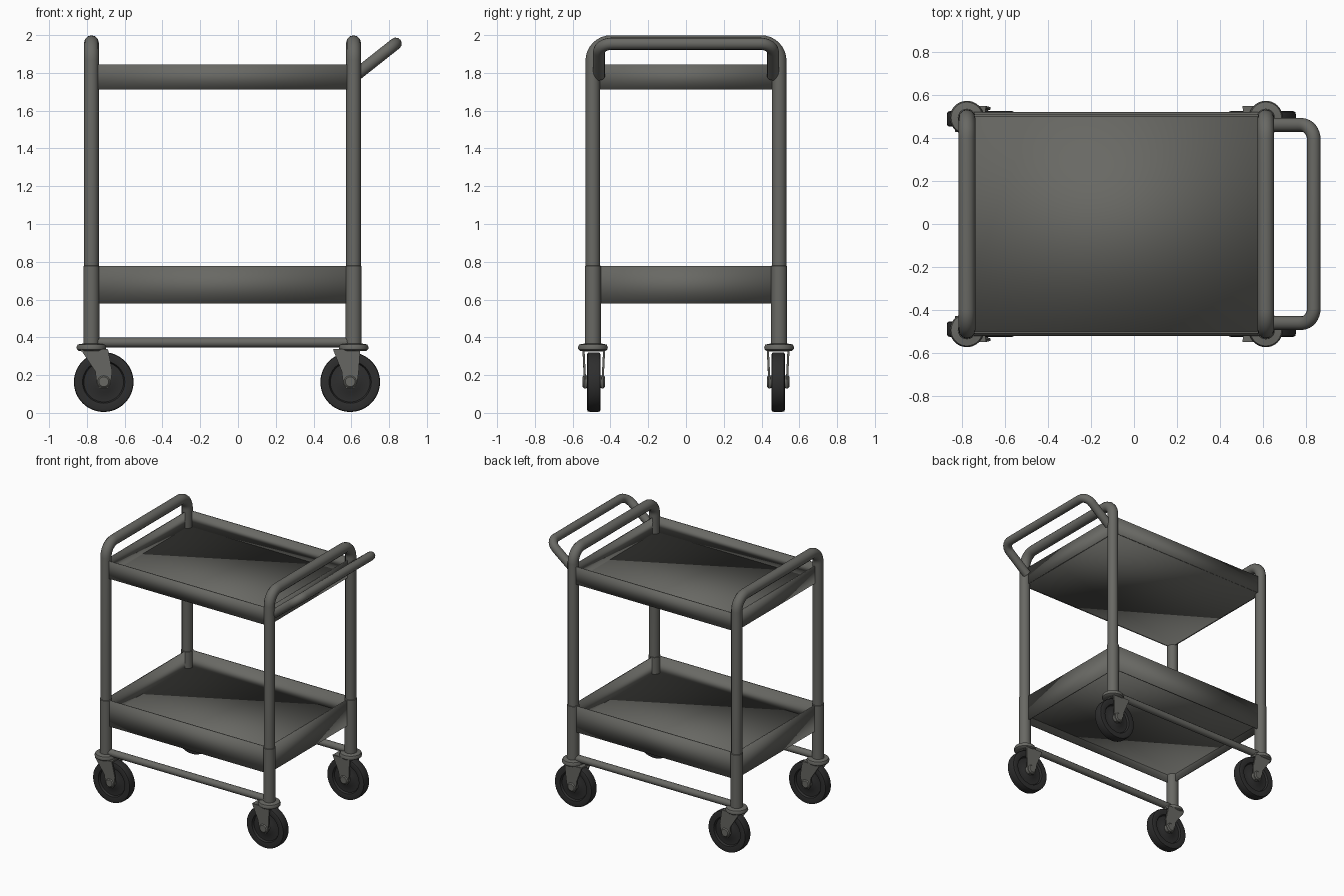
import bpy, bmesh, math
from mathutils import Vector, Matrix

if "Cube" in bpy.data.objects:
    bpy.data.objects.remove(bpy.data.objects["Cube"])


def material(name, rgb):
    m = bpy.data.materials.new(name)
    m.diffuse_color = (*rgb, 1)
    m.use_nodes = True
    m.node_tree.nodes["Principled BSDF"].inputs["Base Color"].default_value = m.diffuse_color
    return m


METAL = material("grey metal", (0.14, 0.14, 0.127))
RUBBER = material("black rubber", (0.027, 0.027, 0.027))

XL, XR, Y = -0.776, 0.612, 0.493     # post centres


def finish(ob, mat, angle=40):
    ob.data.materials.clear()
    ob.data.materials.append(mat)
    bpy.ops.object.select_all(action='DESELECT')
    ob.select_set(True)
    bpy.context.view_layer.objects.active = ob
    bpy.ops.object.shade_smooth_by_angle(angle=math.radians(angle))
    return ob


def from_bmesh(name, bm, mat, angle=40, recalc=True):
    if recalc:
        bmesh.ops.recalc_face_normals(bm, faces=bm.faces)
    me = bpy.data.meshes.new(name)
    bm.to_mesh(me)
    bm.free()
    ob = bpy.data.objects.new(name, me)
    bpy.context.collection.objects.link(ob)
    return finish(ob, mat, angle)


def fillet(points, radius, n=8):
    """Round the inner corners of a path."""
    pts = [Vector(p) for p in points]
    out = [pts[0]]
    for a, b, c in zip(pts, pts[1:], pts[2:]):
        u, v = (a - b).normalized(), (c - b).normalized()
        centre = b + (u + v) * radius      # corners are all right angles
        for i in range(n + 1):
            t = math.pi / 2 * i / n
            out.append(centre - v * radius * math.cos(t) - u * radius * math.sin(t))
    return out + [pts[-1]]


def tube(name, points, radius):
    cu = bpy.data.curves.new(name, 'CURVE')
    cu.dimensions = '3D'
    cu.bevel_depth = radius
    cu.bevel_resolution = 4
    cu.use_fill_caps = True
    sp = cu.splines.new('POLY')
    sp.points.add(len(points) - 1)
    for p, co in zip(sp.points, points):
        p.co = (*co, 1)
    ob = bpy.data.objects.new(name, cu)
    bpy.context.collection.objects.link(ob)
    bpy.ops.object.select_all(action='DESELECT')
    ob.select_set(True)
    bpy.context.view_layer.objects.active = ob
    bpy.ops.object.convert(target='MESH')
    return finish(bpy.context.view_layer.objects.active, METAL)


def lathe(name, profile, origin, axis, mat, steps=40):
    """Spin (radius, height) points round the y or z axis."""
    bm = bmesh.new()
    vs = [bm.verts.new((r, 0, h)) for r, h in profile]
    es = [bm.edges.new(p) for p in zip(vs, vs[1:])]
    bmesh.ops.spin(bm, geom=vs + es, cent=(0, 0, 0), axis=(0, 0, 1),
                   angle=2 * math.pi, steps=steps)
    bmesh.ops.remove_doubles(bm, verts=bm.verts, dist=1e-5)
    if axis == 'y':
        bm.transform(Matrix.Rotation(math.pi / 2, 4, 'X'))
    bm.transform(Matrix.Translation(origin))
    return from_bmesh(name, bm, mat)


def tray(name, z0, z1, floor, y):
    """Sheet-metal walls between the posts with a floor plate at its own height."""
    bm = bmesh.new()
    bmesh.ops.create_cube(bm, size=1)
    bmesh.ops.delete(bm, geom=[f for f in bm.faces if abs(f.normal.z) > 0.5],
                     context='FACES_ONLY')
    for v in bm.verts:
        v.co = ((XL + XR) / 2 + v.co.x * (XR - XL), v.co.y * 2 * y,
                z0 + (v.co.z + 0.5) * (z1 - z0))
    e = 0.006
    bm.faces.new([bm.verts.new(p) for p in (
        (XL + e, -y + e, floor), (XL + e, y - e, floor),
        (XR - e, y - e, floor), (XR - e, -y + e, floor))])
    ob = from_bmesh(name, bm, METAL, 30, recalc=False)
    mod = ob.modifiers.new("thickness", 'SOLIDIFY')
    mod.thickness = 0.012
    mod.offset = -1


def fork(name, axle_x, top_x, y):
    """Two tapering cheeks joined by a bridge over the wheel."""
    bm = bmesh.new()
    profile = [(top_x - 0.072, 0.335), (top_x + 0.072, 0.335), (axle_x + 0.045, 0.22),
               (axle_x + 0.036, 0.15), (axle_x + 0.02, 0.128), (axle_x - 0.02, 0.128),
               (axle_x - 0.036, 0.15), (axle_x - 0.045, 0.22)]
    for s in (-1, 1):
        # cheeks lean outwards towards the top
        f = bm.faces.new([bm.verts.new((x, y + s * (0.04 + 0.05 * max(0, z - 0.15)), z))
                          for x, z in profile])
        ext = bmesh.ops.extrude_face_region(bm, geom=[f])
        bmesh.ops.translate(bm, vec=(0, s * 0.011, 0),
                            verts=[v for v in ext['geom'] if isinstance(v, bmesh.types.BMVert)])
    bmesh.ops.create_cube(bm, size=1, matrix=Matrix.Translation((top_x, y, 0.331))
                          @ Matrix.Diagonal((0.14, 0.11, 0.012, 1)))
    from_bmesh(name, bm, METAL, 35)


# Bent end frames
for label, x in (("left", XL), ("right", XR)):
    tube(f"{label}_end_frame", fillet([(x, -Y, 0.35), (x, -Y, 1.96), (x, Y, 1.96),
                                       (x, Y, 0.35)], 0.095), 0.039)

# Push handle
tube("push_handle", fillet([(0.62, -0.46, 1.785), (0.835, -0.46, 1.955),
                            (0.835, 0.46, 1.955), (0.62, 0.46, 1.785)], 0.07), 0.032)

# Trays: the lower floor is recessed above the bottom edge of its walls
tray("upper_tray", 1.712, 1.845, 1.712, 0.508)
tray("lower_tray", 0.578, 0.777, 0.638, 0.508)

# Lower side rails
for label, s in (("front", -1), ("back", 1)):
    tube(f"{label}_lower_rail", [(XL, s * Y, 0.373), (XR, s * Y, 0.373)], 0.026)

# Casters and post sleeves
tyre = [(0.0, -0.022), (0.05, -0.022), (0.06, -0.016), (0.105, -0.016), (0.112, -0.031),
        (0.145, -0.036), (0.155, -0.032), (0.158, -0.02)]
tyre += [(r, -h) for r, h in reversed(tyre)]
hub = [(0, -0.06), (0.026, -0.06), (0.034, -0.052), (0.034, 0.052), (0.026, 0.06), (0, 0.06)]
collar = [(0.039, 0.328), (0.066, 0.328), (0.077, 0.336), (0.079, 0.348), (0.073, 0.362),
          (0.039, 0.368)]
sleeve = [(0.0425, 0.355), (0.0425, 0.777), (0.039, 0.779)]

for end, px, ax, top in (("left", XL, -0.711, -0.76), ("right", XR, 0.594, 0.575)):
    for side, s in (("front", -1), ("back", 1)):
        tag, y = f"{side}_{end}", s * Y
        wy = s * 0.488
        lathe(f"{tag}_post_sleeve", sleeve, (px, y, 0), 'z', METAL, 24)
        lathe(f"{tag}_caster_collar", collar, (px, y, 0), 'z', METAL)
        fork(f"{tag}_caster_fork", ax, top, wy)
        lathe(f"{tag}_wheel", tyre, (ax, wy, 0.163), 'y', RUBBER, 48)
        lathe(f"{tag}_axle", hub, (ax, wy, 0.165), 'y', METAL, 24)
